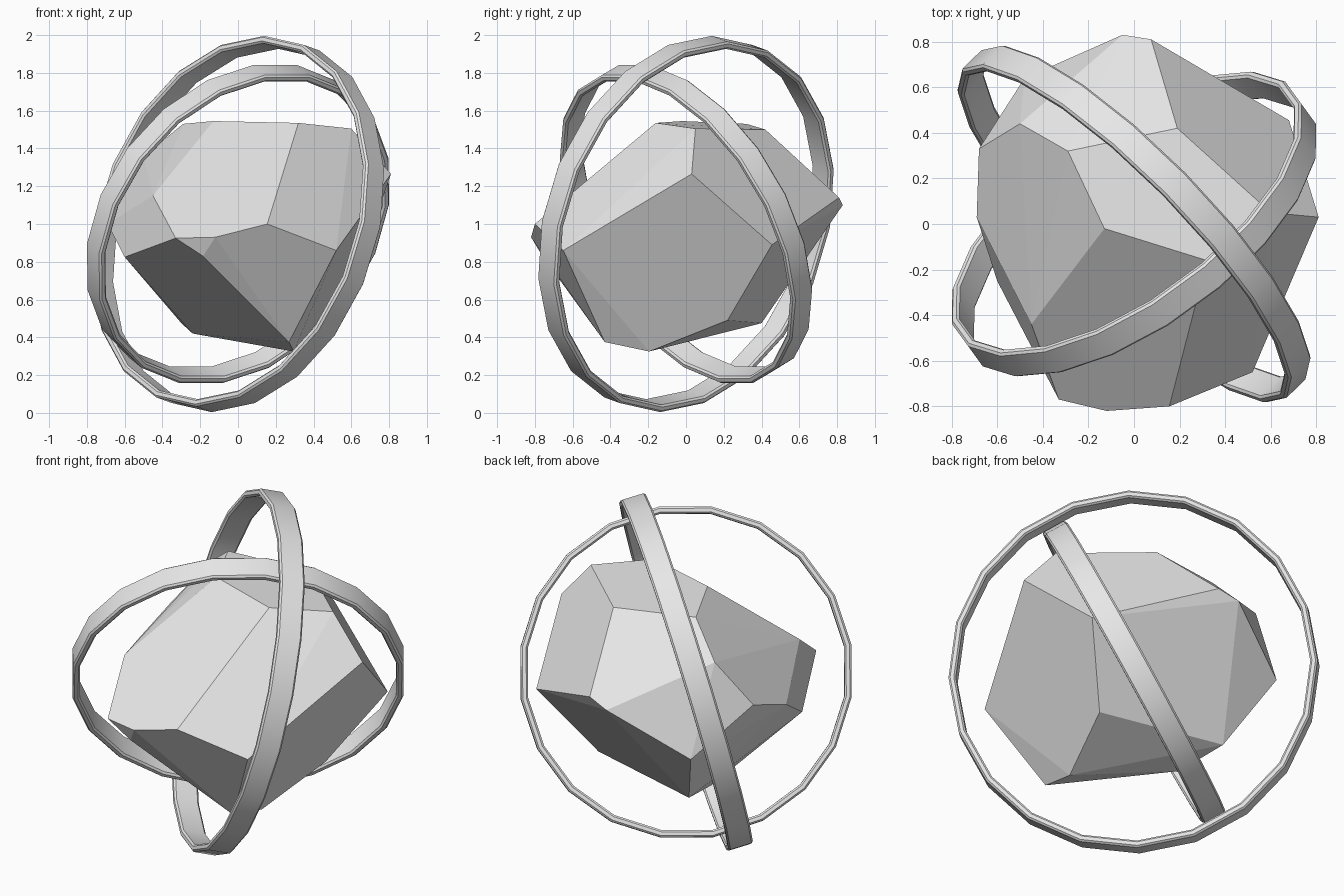
import bpy
import bmesh
import math
from mathutils import Vector

default_cube = bpy.data.objects.get("Cube")
if default_cube:
    bpy.data.objects.remove(default_cube, do_unlink=True)

CENTRE = Vector((0, 0, 1))
SIDES = 20


def make_material(name, value):
    material = bpy.data.materials.new(name)
    colour = (value, value, value, 1)
    material.diffuse_color = colour
    material.use_nodes = True
    material.node_tree.nodes["Principled BSDF"].inputs["Base Color"].default_value = colour
    return material


def make_object(name, bm, material):
    bmesh.ops.recalc_face_normals(bm, faces=bm.faces)
    mesh = bpy.data.meshes.new(name)
    bm.to_mesh(mesh)
    bm.free()
    mesh.materials.append(material)
    obj = bpy.data.objects.new(name, mesh)
    bpy.context.collection.objects.link(obj)
    return obj


def make_ring(name, normal, radius, phase, material, half_width=0.07, thickness=0.04, chamfer=0.01):
    """Sweep a chamfered band section round an axis through the centre."""
    axis = Vector(normal).normalized()
    up = (Vector((0, 0, 1)) - axis * axis.z).normalized()
    side = axis.cross(up)
    inner = radius - thickness
    lip = half_width - chamfer
    section = [
        (radius, -lip), (radius, lip), (radius - chamfer, half_width),
        (inner + chamfer, half_width), (inner, lip), (inner, -lip),
        (inner + chamfer, -half_width), (radius - chamfer, -half_width),
    ]
    bm = bmesh.new()
    loops = []
    for i in range(SIDES):
        angle = (i + phase) * math.tau / SIDES
        outward = up * math.cos(angle) + side * math.sin(angle)
        loops.append([bm.verts.new(CENTRE + outward * r + axis * h) for r, h in section])
    count = len(section)
    for i, loop in enumerate(loops):
        following = loops[(i + 1) % SIDES]
        for j in range(count):
            k = (j + 1) % count
            bm.faces.new((loop[j], loop[k], following[k], following[j]))
    ring = make_object(name, bm, material)
    bpy.ops.object.select_all(action="DESELECT")
    ring.select_set(True)
    bpy.context.view_layer.objects.active = ring
    bpy.ops.object.shade_smooth_by_angle(angle=math.radians(30))
    return ring


def make_rock(name, corners, material):
    """Faceted boulder: the hull of its corners with near-flat facets merged."""
    bm = bmesh.new()
    for corner in corners:
        bm.verts.new(corner)
    hull = bmesh.ops.convex_hull(bm, input=bm.verts)
    loose = {v for v in hull["geom_interior"] if isinstance(v, bmesh.types.BMVert)}
    bmesh.ops.delete(bm, geom=list(loose), context="VERTS")
    bmesh.ops.dissolve_limit(bm, angle_limit=math.radians(4), verts=bm.verts, edges=bm.edges)
    return make_object(name, bm, material)


stone = make_material("stone grey", 0.8)

# Corners of the boulder, grouped by region
top = [(-.13, -.02, 1.545), (.32, -.16, 1.535), (.6, .05, 1.505), (.19, .42, 1.5), (-.29, .32, 1.53)]
front = [(.155, -.8, 1), (-.12, -.82, .93), (-.33, -.77, .925), (-.185, -.76, .83), (-.45, -.44, 1.15)]
left = [(.81, .03, 1.265), (.52, -.65, .86), (.68, .455, .89)]
back = [(.075, .81, 1.14), (-.05, .83, 1.1), (-.48, .64, .845)]
right = [(-.5, .44, 1.36), (-.68, .33, 1.11), (-.69, .03, 1), (-.6, -.25, .825)]
bottom = [(.27, -.43, .375), (.295, -.195, .325), (.43, .22, .49), (-.24, .1, .42), (-.3, .4, .475)]
make_rock("boulder", top + front + left + back + right + bottom, stone)

# Two crossing rings round the boulder
make_ring("outer_ring", (-.69, -.68, .25), 1.013, 0, stone)
make_ring("inner_ring", (-.53, .73, .43), .915, .5, stone)
